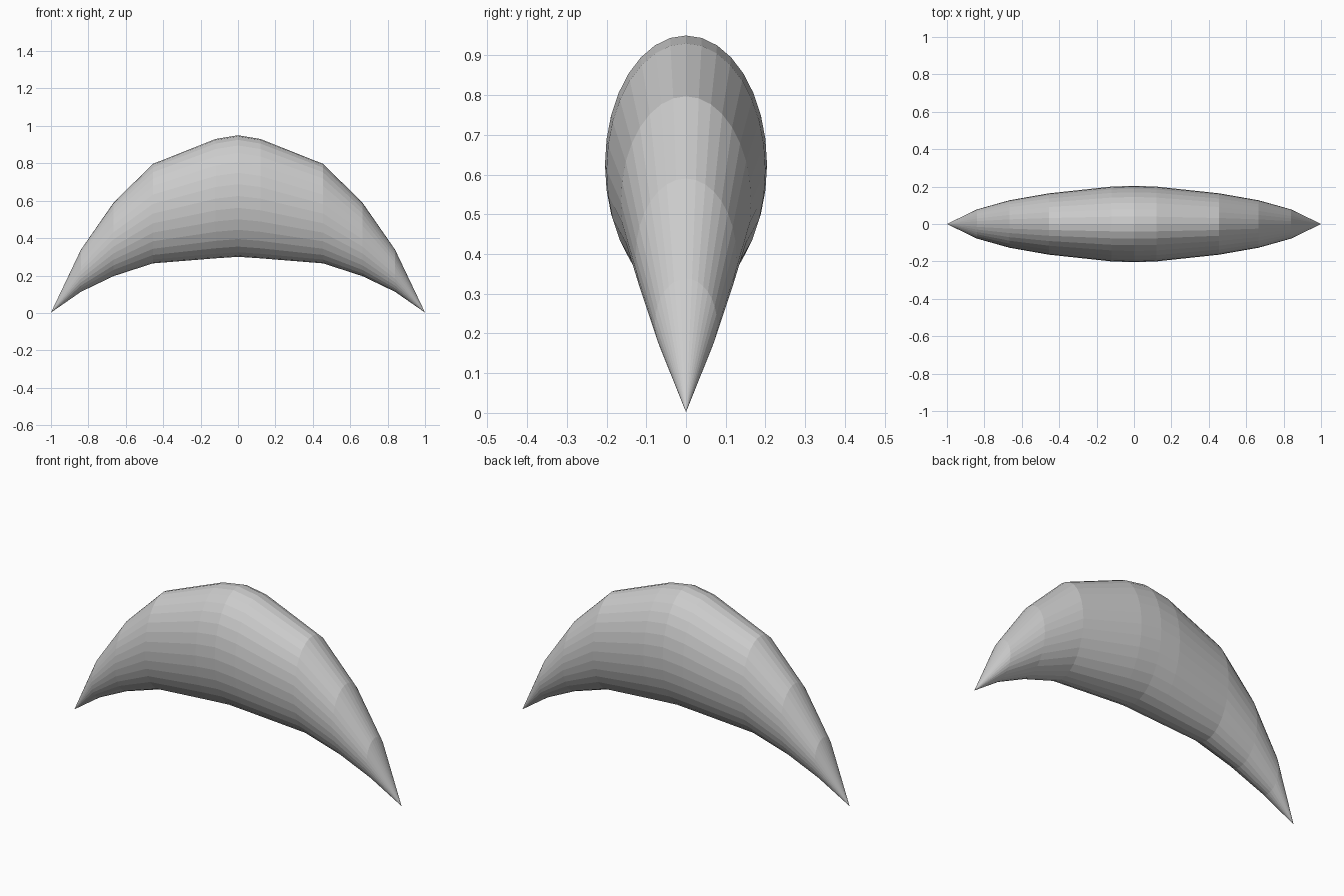
import bpy, bmesh, math

if "Cube" in bpy.data.objects:
    bpy.data.objects.remove(bpy.data.objects["Cube"])

SIDES = 32
# Half of the crescent: x, underside z, top z, half width
HALF = [(0.0, 0.30, 0.95, 0.204), (0.12, 0.292, 0.93, 0.2),
        (0.455, 0.265, 0.797, 0.164), (0.665, 0.197, 0.59, 0.127),
        (0.84, 0.113, 0.338, 0.078)]
stations = [(-x, lo, hi, w) for x, lo, hi, w in reversed(HALF[1:])] + HALF

bm = bmesh.new()


def ring(x, lo, hi, w):
    mid, rad = (lo + hi) / 2, (hi - lo) / 2
    angles = [2 * math.pi * i / SIDES for i in range(SIDES)]
    return [bm.verts.new((x, w * math.sin(a), mid + rad * math.cos(a)))
            for a in angles]


# Elliptical rings joined along the arch
rings = [ring(*s) for s in stations]
for a, b in zip(rings, rings[1:]):
    for i in range(SIDES):
        j = (i + 1) % SIDES
        bm.faces.new((a[i], a[j], b[j], b[i]))

# Pointed ends
for x, r in ((-1, rings[0]), (1, rings[-1])):
    tip = bm.verts.new((x, 0, 0.002))
    for i in range(SIDES):
        bm.faces.new((tip, r[i], r[(i + 1) % SIDES]))

bmesh.ops.recalc_face_normals(bm, faces=bm.faces[:])
mesh = bpy.data.meshes.new("crescent")
bm.to_mesh(mesh)
bm.free()
bpy.context.collection.objects.link(bpy.data.objects.new("crescent", mesh))
